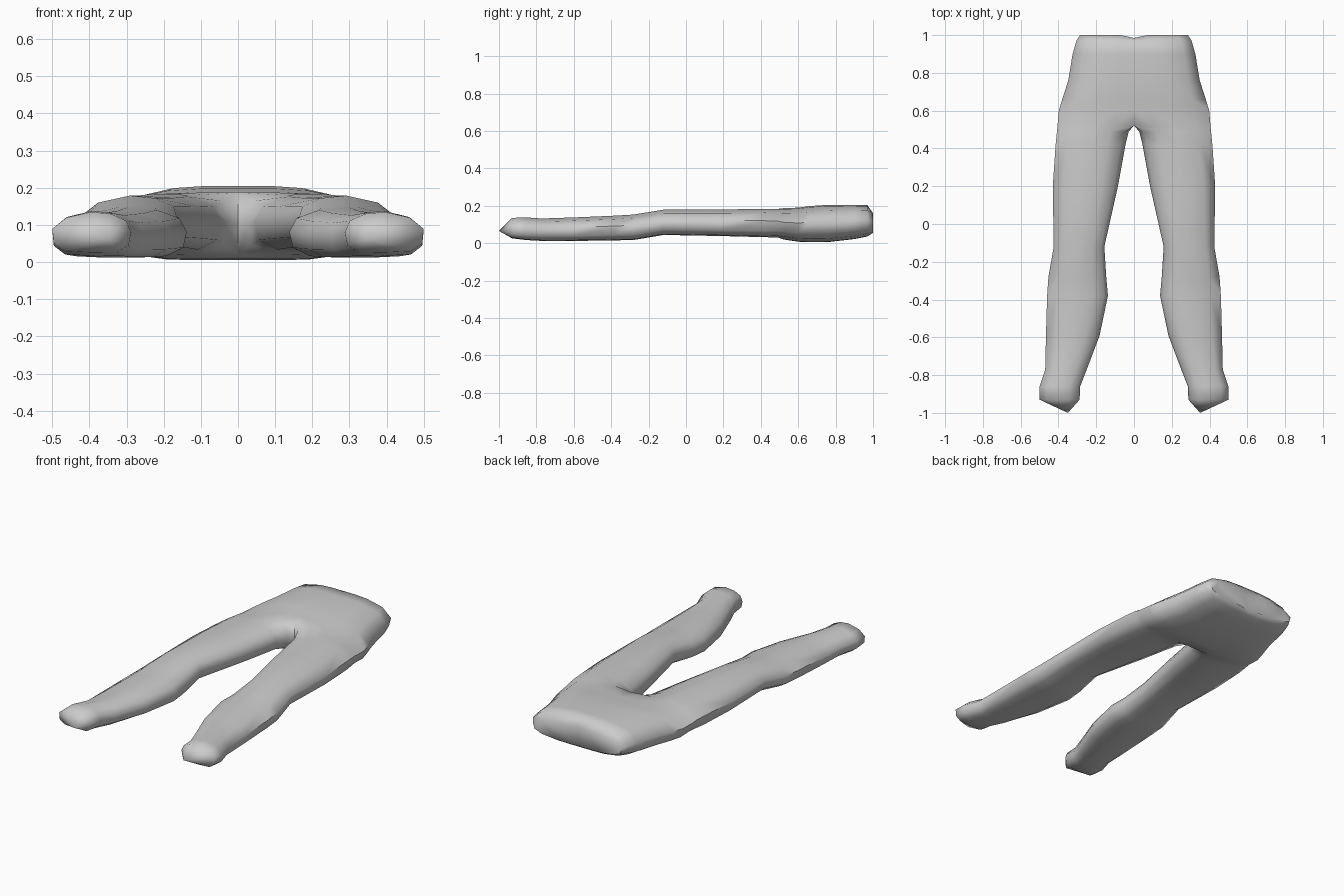
import bpy, bmesh
from mathutils import Vector

if "Cube" in bpy.data.objects:
    bpy.data.objects.remove(bpy.data.objects["Cube"])

# Cross-section templates (across, up), starting at the inner seam
LEG = [(0, .5), (.06, .78), (.25, .95), (.5, 1), (.82, .86), (1, .58),
       (.98, .22), (.84, .03), (.5, 0), (.17, .01), (.03, .18)]
HIP = [(0, .5), (0, 1), (.25, 1), (.5, .97), (.82, .84), (1, .55),
       (.96, .25), (.8, .09), (.5, .01), (.25, 0), (0, 0)]

# y, inner x, outer x, bottom z, top z, blend from hip to leg
STATIONS = [
    (1.00, 0, .285, .055, .160, 0),
    (.97, 0, .305, .036, .203, 0),
    (.90, 0, .325, .022, .205, 0),
    (.76, 0, .348, .006, .205, 0),
    (.66, 0, .380, .005, .198, 0),
    (.60, 0, .398, .008, .190, 0),
    (.52, 0, .405, .020, .187, 0),
    (.49, .028, .408, .030, .185, .6),
    (.42, .045, .415, .032, .184, 1),
    (.20, .085, .430, .038, .180, 1),
    (-.12, .157, .425, .044, .179, 1),
    (-.28, .147, .453, .017, .153, 1),
    (-.38, .138, .460, .015, .147, 1),
    (-.59, .182, .466, .012, .138, 1),
    (-.77, .250, .470, .012, .132, 1),
    (-.86, .285, .500, .017, .138, 1),
    (-.93, .288, .500, .026, .135, 1),
]
CROTCH = 6  # station where the legs part


def section(bm, st):
    y, xi, xo, zb, zt, t = st
    ring = []
    for h, l in zip(HIP, LEG):
        u, v = Vector(h).lerp(Vector(l), t)
        ring.append(bm.verts.new((xi + (xo - xi) * u, y, zb + (zt - zb) * v)))
    return ring


bm = bmesh.new()
rings = [section(bm, s) for s in STATIONS]

# Outer cloth all the way down, inner seam only below the crotch
n = len(LEG)
for i in range(len(rings) - 1):
    a, b = rings[i], rings[i + 1]
    for j in range(n):
        if i < CROTCH and j in (0, n - 1):
            continue
        k = (j + 1) % n
        bm.faces.new((a[j], a[k], b[k], b[j]))

# Closed waist and pointed hem
bm.faces.new(rings[0][1:])
for v in rings[0][1:]:
    if v.co.x < .01:
        v.co.y = .985
tip = bm.verts.new((.35, -1.0, .065))
end = rings[-1]
for j in range(n):
    bm.faces.new((end[j], end[(j + 1) % n], tip))

# Drop unused seam points, then mirror the other leg
bmesh.ops.delete(bm, geom=[v for v in bm.verts if not v.link_faces], context='VERTS')
bmesh.ops.mirror(bm, geom=bm.verts[:] + bm.edges[:] + bm.faces[:],
                 axis='X', merge_dist=.0005)
bmesh.ops.remove_doubles(bm, verts=bm.verts[:], dist=.0005)
bmesh.ops.recalc_face_normals(bm, faces=bm.faces[:])

mesh = bpy.data.meshes.new("trousers")
bm.to_mesh(mesh)
bm.free()
obj = bpy.data.objects.new("trousers", mesh)
bpy.context.collection.objects.link(obj)
bpy.context.view_layer.objects.active = obj
obj.select_set(True)
bpy.ops.object.shade_smooth_by_angle(angle=1.1)
